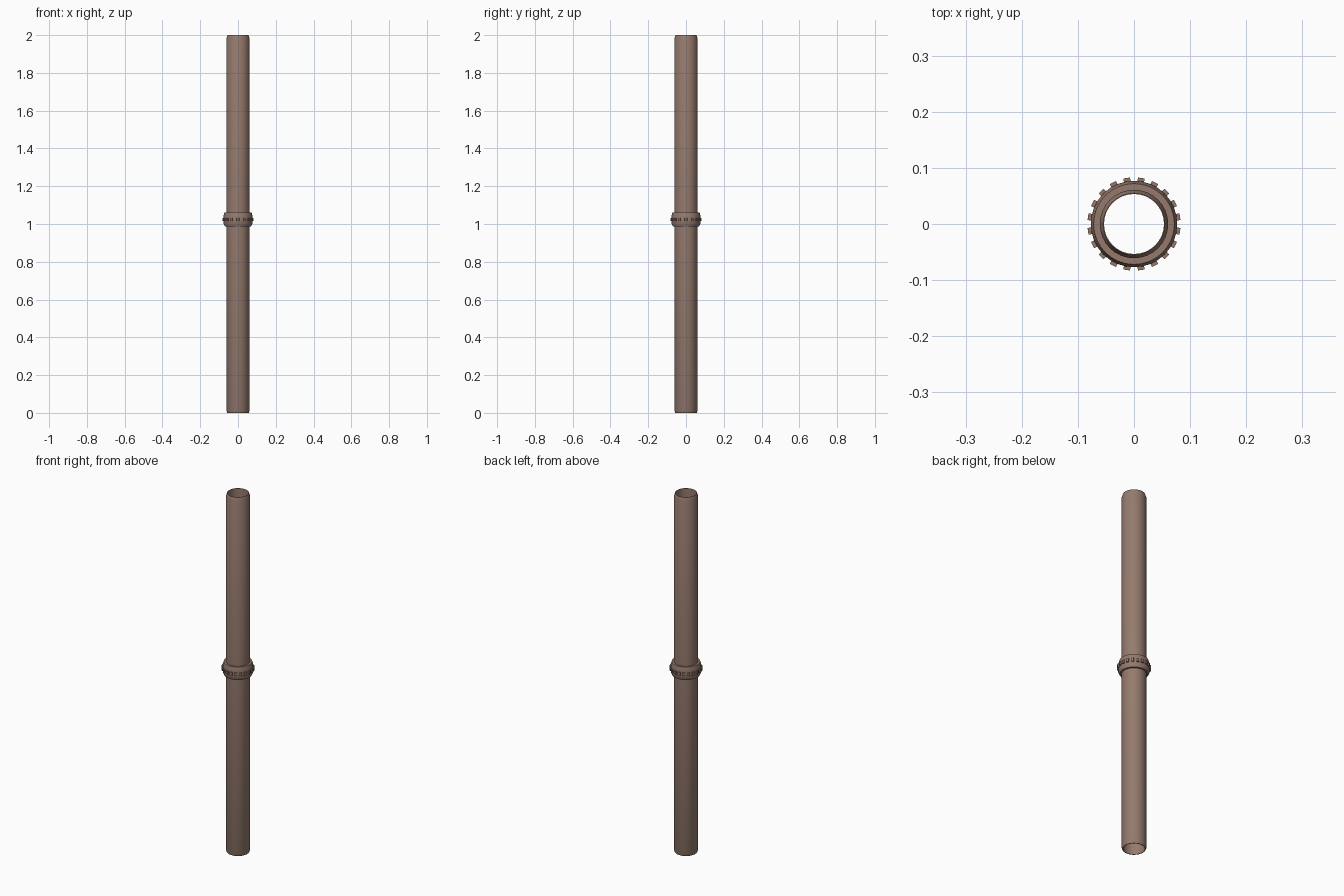
import bpy, bmesh, math
from mathutils import Matrix

if "Cube" in bpy.data.objects:
    bpy.data.objects.remove(bpy.data.objects["Cube"])

mat = bpy.data.materials.new("rusty brown")
mat.diffuse_color = (0.30, 0.195, 0.155, 1)
mat.use_nodes = True
mat.node_tree.nodes["Principled BSDF"].inputs["Base Color"].default_value = mat.diffuse_color

def finish(name, bm):
    bmesh.ops.recalc_face_normals(bm, faces=bm.faces)
    me = bpy.data.meshes.new(name)
    bm.to_mesh(me)
    bm.free()
    me.materials.append(mat)
    ob = bpy.data.objects.new(name, me)
    bpy.context.collection.objects.link(ob)
    bpy.context.view_layer.objects.active = ob
    ob.select_set(True)
    bpy.ops.object.shade_smooth_by_angle(angle=math.radians(30))
    ob.select_set(False)
    return ob

def lathe(name, profile, sides=32):
    """Revolve a closed (radius, z) profile around z."""
    bm = bmesh.new()
    rings = [[bm.verts.new((r * math.cos(2 * math.pi * i / sides),
                            r * math.sin(2 * math.pi * i / sides), z))
              for i in range(sides)] for r, z in profile]
    for a, b in zip(rings, rings[1:] + rings[:1]):
        for i in range(sides):
            j = (i + 1) % sides
            bm.faces.new((a[i], a[j], b[j], b[i]))
    return finish(name, bm)

# hollow pipe with chamfered ends
lathe("pipe", [(0.0535, 0.0), (0.057, 0.0), (0.061, 0.01), (0.061, 1.982),
               (0.055, 2.0), (0.0535, 2.0), (0.0535, 1.98), (0.0535, 0.02)])

# collar around the middle
lathe("collar", [(0.058, 0.988), (0.070, 0.988), (0.076, 1.0), (0.077, 1.042),
                 (0.072, 1.060), (0.058, 1.060)])

# ring of small studs
bm = bmesh.new()
for i in range(20):
    a = math.radians(9 + 18 * i)
    bmesh.ops.create_cube(bm, size=1, matrix=Matrix.Rotation(a, 4, 'Z')
                          @ Matrix.Translation((0.077, 0, 1.024))
                          @ Matrix.Diagonal((0.012, 0.012, 0.018, 1)))
finish("collar_studs", bm)
